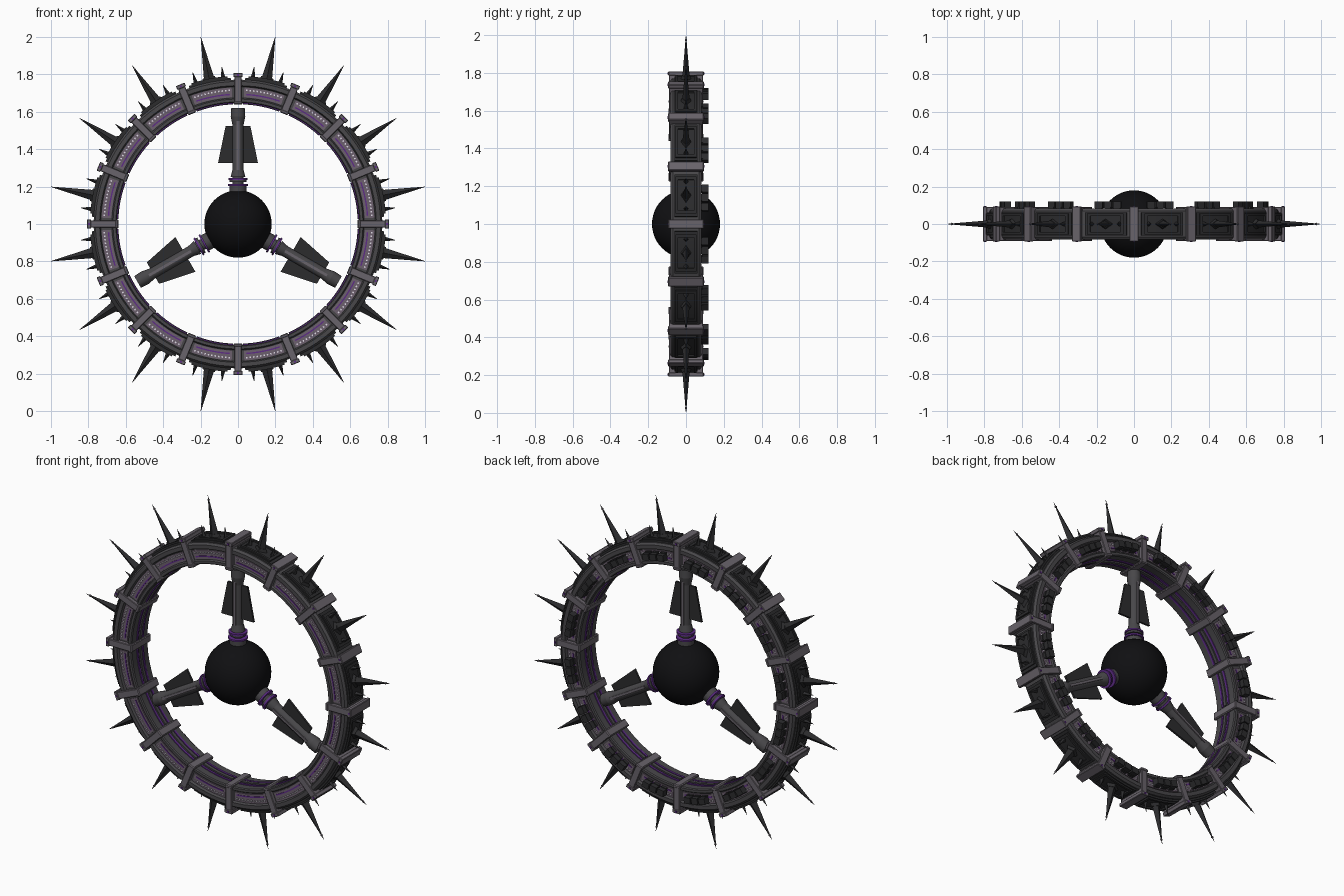
import bpy, bmesh
from math import radians, sin, cos, pi
from mathutils import Matrix, Vector

if "Cube" in bpy.data.objects:
    bpy.data.objects.remove(bpy.data.objects["Cube"])

SEG = 16
STEP = 360 / SEG
MIDS = [STEP * (i + 0.5) for i in range(SEG)]
JOINTS = [STEP * i for i in range(SEG)]
SPOKES = [0, 120, 240]


def material(name, r, g, b):
    m = bpy.data.materials.new(name)
    m.diffuse_color = (r, g, b, 1)
    m.use_nodes = True
    m.node_tree.nodes["Principled BSDF"].inputs["Base Color"].default_value = m.diffuse_color
    return m


DARK = material("dark_metal", 0.025, 0.025, 0.027)
HULL = material("hull_metal", 0.065, 0.063, 0.068)
FACE = material("purple_grey", 0.15, 0.115, 0.155)
CLAMP = material("clamp_metal", 0.14, 0.125, 0.145)
GLOW = material("purple_glow", 0.11, 0.025, 0.24)
LIGHT = material("window_light", 0.75, 0.72, 0.8)
BLACK = material("black_core", 0.005, 0.005, 0.006)


def polar(deg):
    """Local frame at the hub: x tangential, y depth, z outward."""
    return Matrix.Translation((0, 0, 1)) @ Matrix.Rotation(radians(deg), 4, 'Y')


def finish(bm, name, mat, smooth=None, bevel=0):
    bmesh.ops.recalc_face_normals(bm, faces=bm.faces)
    me = bpy.data.meshes.new(name)
    bm.to_mesh(me)
    bm.free()
    ob = bpy.data.objects.new(name, me)
    bpy.context.collection.objects.link(ob)
    me.materials.append(mat)
    if bevel:
        mod = ob.modifiers.new("bevel", 'BEVEL')
        mod.width, mod.segments = bevel, 1
    if smooth:
        bpy.ops.object.select_all(action='DESELECT')
        ob.select_set(True)
        bpy.context.view_layer.objects.active = ob
        bpy.ops.object.shade_smooth_by_angle(angle=radians(smooth))
    return ob


def boxes(name, mat, angles, parts, bevel=0):
    """parts: (centre xyz, size xyz) in the polar frame."""
    bm = bmesh.new()
    for a in angles:
        for c, s in parts:
            bmesh.ops.create_cube(bm, size=1, matrix=polar(a) @ Matrix.Translation(c) @ Matrix.Diagonal((*s, 1)))
    return finish(bm, name, mat, bevel=bevel)


def cones(name, mat, angles, parts, sides, smooth=None):
    """parts: (turn, r0, r1, base radius, top radius, depth scale)."""
    bm = bmesh.new()
    for a in angles:
        for turn, r0, r1, w0, w1, sy in parts:
            m = (polar(a + turn) @ Matrix.Translation((0, 0, (r0 + r1) / 2)) @ Matrix.Diagonal((1, sy, 1, 1)))
            bmesh.ops.create_cone(bm, cap_ends=True, segments=sides, radius1=w0, radius2=w1,
                                  depth=r1 - r0, matrix=m)
    return finish(bm, name, mat, smooth)


def sweep(name, mat, profiles, spans=None, steps=96, smooth=30):
    """Sweep closed (radius, y) profiles round the hub; spans are (start, end) degrees."""
    bm = bmesh.new()
    for prof in profiles:
        for a0, a1 in spans or [(0, 360)]:
            full = spans is None
            rings = []
            for k in range(steps if full else steps + 1):
                m = polar(a0 + (a1 - a0) * k / steps)
                rings.append([bm.verts.new(m @ Vector((0, y, r))) for r, y in prof])
            n = len(prof)
            for k in range(steps):
                p, q = rings[k], rings[(k + 1) % len(rings)]
                for j in range(n):
                    bm.faces.new((p[j], p[(j + 1) % n], q[(j + 1) % n], q[j]))
            if not full:
                bm.faces.new(rings[0])
                bm.faces.new(rings[-1])
    return finish(bm, name, mat, smooth)


def rect(r0, r1, y0, y1):
    return [(r0, y0), (r1, y0), (r1, y1), (r0, y1)]


def around(half):
    return [(m - half, m + half) for m in MIDS]


# Main ring: hull with recessed faces and raised edge rails
half = [(0.648, 0.045), (0.648, 0.072), (0.653, 0.078), (0.668, 0.078), (0.674, 0.068),
        (0.734, 0.068), (0.740, 0.083), (0.762, 0.083), (0.772, 0.070)]
sweep("ring_hull", HULL, [half + [(r, -y) for r, y in reversed(half)]])

# Coloured face panels, glowing strips and inner trim
sweep("face_panels", FACE, [rect(0.678, 0.73, s * 0.066, s * 0.074) for s in (1, -1)], around(8.6), 6)
sweep("face_strips", GLOW, [rect(0.690, 0.697, s * 0.072, s * 0.077) for s in (1, -1)], around(7.6), 6)
sweep("inner_strips", GLOW, [rect(0.643, 0.652, y - 0.006, y + 0.006) for y in (-0.025, 0.025)], around(8.8), 6)
sweep("inner_keel", HULL, [rect(0.640, 0.652, -0.01, 0.01)], around(8.8), 6)

# Outer armour: plate with raised border
sweep("armour_plates", DARK, [rect(0.765, 0.783, -0.062, 0.062)], around(8.4), 6)
sweep("armour_borders", DARK, [rect(0.775, 0.792, s * 0.042, s * 0.055) for s in (1, -1)], around(7), 6)
sweep("armour_ends", DARK, [rect(0.775, 0.792, -0.055, 0.055)],
      [(m + d - 0.6, m + d + 0.6) for m in MIDS for d in (-6.6, 6.6)], 1)

# Window lights on both faces
windows = [m + k * 1.5 for m in MIDS for k in range(-5, 6)]
boxes("window_lights", LIGHT, windows, [((0, s * 0.076, 0.716), (0.008, 0.010, 0.008)) for s in (1, -1)])

# Clamps between the segments
boxes("ring_clamps", CLAMP, JOINTS, [((0, 0, 0.721), (0.040, 0.180, 0.166)),
                                     ((0, 0, 0.797), (0.050, 0.188, 0.022)),
                                     ((0, 0, 0.648), (0.046, 0.184, 0.016))], 0.003)
boxes("clamp_lamps", GLOW, JOINTS, [((0, s * 0.094, 0.797), (0.010, 0.006, 0.010)) for s in (1, -1)])

# Turret blocks on the rear face
turrets = [m + k * 4 for m in MIDS for k in (-1, 0, 1)]
boxes("rear_turrets", DARK, turrets, [((0, 0.078, 0.704), (0.034, 0.024, 0.044)),
                                      ((0, 0.102, 0.704), (0.042, 0.034, 0.036))])

# Spikes
cones("long_spikes", DARK, MIDS, [(0, 0.778, 0.80, 0.042, 0.032, 0.7), (0, 0.80, 1.0195, 0.027, 0.001, 0.7)], 4)
cones("short_spikes", DARK, MIDS, [(t, 0.778, 0.845, 0.014, 0.001, 1) for t in (-5.4, 5.4)], 4)
cones("spike_tips", CLAMP, MIDS, [(0, 0.985, 0.993, 0.003, 0.007, 1), (0, 0.993, 1.001, 0.007, 0.002, 1)], 6)

# Core sphere
bm = bmesh.new()
bmesh.ops.create_uvsphere(bm, u_segments=48, v_segments=24, radius=0.18, matrix=polar(0))
finish(bm, "core_sphere", BLACK, 60)

# Spokes: shaft, end socket, collar and glowing rings
cones("spoke_shafts", HULL, SPOKES, [(0, 0.17, 0.56, 0.030, 0.030, 1), (0, 0.53, 0.575, 0.030, 0.039, 1),
                                     (0, 0.575, 0.62, 0.039, 0.036, 1), (0, 0.25, 0.29, 0.040, 0.030, 1)], 16, 30)
cones("spoke_collars", HULL, SPOKES, [(0, 0.17, 0.205, 0.046, 0.046, 1), (0, 0.225, 0.238, 0.046, 0.046, 1)], 16, 30)
cones("spoke_glow_rings", GLOW, SPOKES, [(0, 0.203, 0.213, 0.054, 0.054, 1),
                                         (0, 0.236, 0.246, 0.052, 0.052, 1)], 20, 30)
boxes("spoke_ribs", CLAMP, SPOKES, [((0, s * 0.030, 0.42), (0.014, 0.010, 0.26)) for s in (1, -1)])

# Spoke fins: thin trapezoid plates
bm = bmesh.new()
for a in SPOKES:
    for s in (1, -1):
        pts = [(0.02, 0.325), (0.107, 0.325), (0.066, 0.525), (0.02, 0.525)]
        lo, hi = ([bm.verts.new(polar(a) @ Vector((s * x, y, z))) for x, z in pts] for y in (-0.006, 0.006))
        bm.faces.new(lo)
        bm.faces.new(hi)
        for j in range(4):
            bm.faces.new((lo[j], lo[(j + 1) % 4], hi[(j + 1) % 4], hi[j]))
finish(bm, "spoke_fins", DARK)
